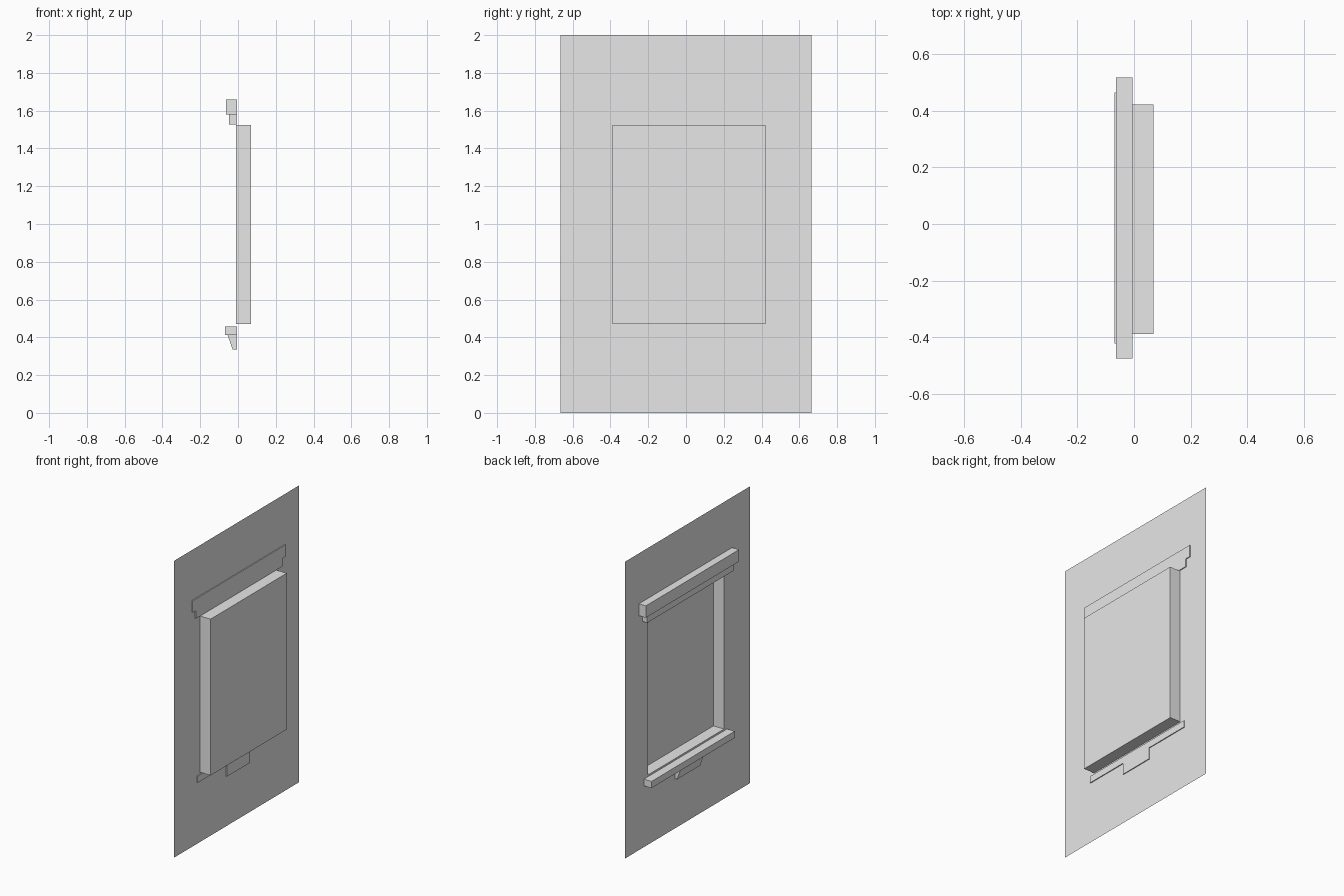
import bpy
import bmesh

if "Cube" in bpy.data.objects:
    bpy.data.objects.remove(bpy.data.objects["Cube"], do_unlink=True)

grey = bpy.data.materials.new("plain_grey")
grey.use_nodes = True
grey.diffuse_color = (0.8, 0.8, 0.8, 1)
bsdf = next(n for n in grey.node_tree.nodes if n.type == 'BSDF_PRINCIPLED')
bsdf.inputs["Base Color"].default_value = (0.8, 0.8, 0.8, 1)

WALL_X = -0.011    # plane of the wall sheet
BACK_X = -0.005    # trim passes slightly through the sheet
RECESS_X = 0.068   # back of the window recess


def finish(name, bm):
    mesh = bpy.data.meshes.new(name)
    bm.to_mesh(mesh)
    bm.free()
    mesh.materials.append(grey)
    obj = bpy.data.objects.new(name, mesh)
    bpy.context.collection.objects.link(obj)
    return obj


def rectangle(bm, x, y0, y1, z0, z1):
    return [bm.verts.new((x, y, z))
            for y, z in ((y0, z0), (y0, z1), (y1, z1), (y1, z0))]


def bridge(bm, a, b):
    for i in range(4):
        j = (i + 1) % 4
        bm.faces.new((a[i], a[j], b[j], b[i]))


def trim(name, profile, y0, y1):
    """Extrude an x-z profile along y as a closed solid."""
    bm = bmesh.new()
    face = bm.faces.new([bm.verts.new((x, y0, z)) for x, z in profile])
    ext = bmesh.ops.extrude_face_region(bm, geom=[face])
    verts = [v for v in ext["geom"] if isinstance(v, bmesh.types.BMVert)]
    bmesh.ops.translate(bm, verts=verts, vec=(0, y1 - y0, 0))
    bmesh.ops.recalc_face_normals(bm, faces=bm.faces)
    return finish(name, bm)


def bar(name, x, y0, y1, z0, z1):
    return trim(name, [(x, z0), (BACK_X, z0), (BACK_X, z1), (x, z1)], y0, y1)


# Wall sheet with a rectangular window opening
opening = (-0.389, 0.422, 0.47, 1.523)
bm = bmesh.new()
bridge(bm, rectangle(bm, WALL_X, -0.665, 0.665, 0, 2),
       rectangle(bm, WALL_X, *opening))
finish("wall", bm)

# Window recess: open-fronted box behind the opening
bm = bmesh.new()
back = rectangle(bm, RECESS_X, *opening)
bridge(bm, rectangle(bm, WALL_X, *opening), back)
bm.faces.new(back)
finish("window_recess", bm)

# Stepped cornice above the window
bar("cornice_top", -0.063, -0.475, 0.517, 1.58, 1.66)
bar("cornice_step", -0.047, -0.44, 0.48, 1.527, 1.58)

# Sill and its tapered central bracket
bar("sill", -0.068, -0.422, 0.464, 0.413, 0.458)
trim("sill_bracket",
     [(-0.055, 0.413), (BACK_X, 0.413), (BACK_X, 0.336), (-0.029, 0.336)],
     -0.11, 0.135)
